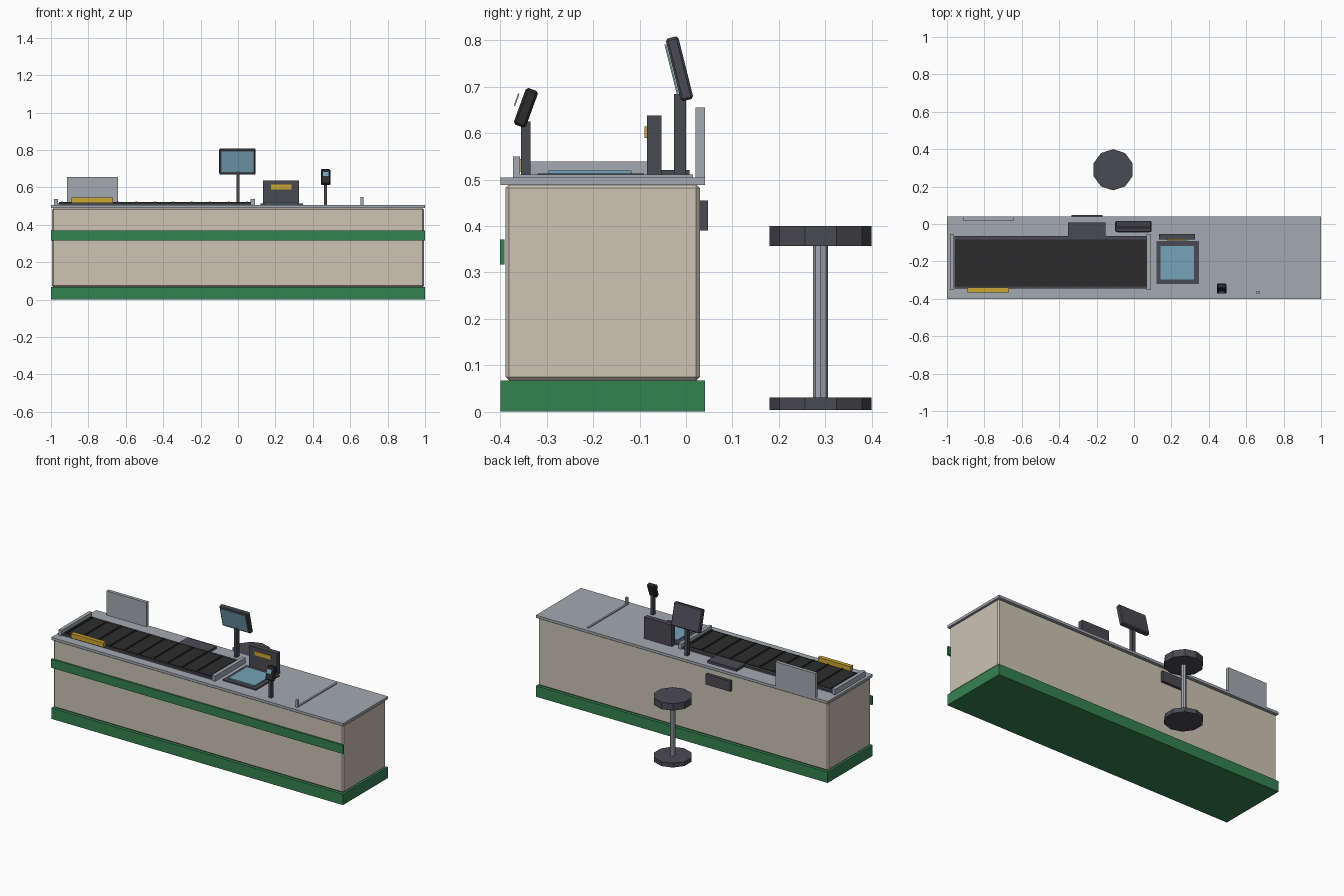
import bpy
import math
from mathutils import Matrix, Vector

if "Cube" in bpy.data.objects:
    bpy.data.objects.remove(bpy.data.objects["Cube"])


def material(name, rgb):
    """Flat material from 8-bit display values, converted to linear."""
    lin = [((c / 255 + 0.055) / 1.055) ** 2.4 for c in rgb]
    m = bpy.data.materials.new(name)
    m.use_nodes = True
    m.diffuse_color = (*lin, 1)
    bsdf = m.node_tree.nodes["Principled BSDF"]
    bsdf.inputs["Base Color"].default_value = (*lin, 1)
    return m


beige = material("beige_panel", (204, 195, 180))
green = material("green_trim", (52, 130, 80))
steel = material("steel_grey", (164, 170, 178))
dark = material("dark_grey", (74, 74, 82))
black = material("belt_black", (44, 44, 45))
yellow = material("yellow", (204, 166, 50))
blue = material("screen_blue", (118, 164, 184))


def box(name, mat, x, y, z, bevel=0.0):
    """Box from (low, high) ranges on each axis."""
    lo, hi = Vector((x[0], y[0], z[0])), Vector((x[1], y[1], z[1]))
    bpy.ops.mesh.primitive_cube_add(size=1)
    ob = bpy.context.object
    ob.name = name
    ob.data.transform(Matrix.Diagonal((*(hi - lo), 1)))
    ob.location = (lo + hi) / 2
    ob.data.materials.append(mat)
    if bevel:
        mod = ob.modifiers.new("chamfer", 'BEVEL')
        mod.width = bevel
        mod.segments = 1
    return ob


def disc(name, mat, sides, radius, x, y, z):
    bpy.ops.mesh.primitive_cylinder_add(
        vertices=sides, radius=radius, depth=z[1] - z[0],
        location=(x, y, (z[0] + z[1]) / 2))
    ob = bpy.context.object
    ob.name = name
    ob.data.materials.append(mat)
    return ob


def tilted(name, mat, centre, size, angle, bevel=0.0):
    """Box of a given size leaned about the x axis."""
    ob = box(name, mat, *[(-s / 2, s / 2) for s in size], bevel)
    ob.location = centre
    ob.rotation_euler.x = math.radians(angle)
    return ob


TOP = 0.505

# Counter
box("plinth", green, (-1, 1), (-0.4, 0.041), (0, 0.067))
box("counter_body", beige, (-0.994, 0.994), (-0.389, 0.03), (0.067, 0.49), 0.008)
box("counter_top", steel, (-1, 1), (-0.4, 0.041), (0.489, TOP))
box("front_bumper", green, (-1, 1), (-0.401, -0.391), (0.317, 0.371))
box("cash_drawer", dark, (-0.335, -0.168), (0.028, 0.047), (0.39, 0.455))

# Conveyor
box("belt_frame", dark, (-0.96, 0.07), (-0.345, -0.065), (TOP, 0.517))
box("belt", black, (-0.957, 0.066), (-0.333, -0.083), (0.51, 0.521))
for i in range(11):
    cx = -0.94 + i * 0.099
    box(f"belt_ridge_{i + 1}", black, (cx - 0.004, cx + 0.004),
        (-0.333, -0.083), (0.519, 0.526))
for name, cx in (("belt_end_right", -0.973), ("belt_end_left", 0.079)):
    box(name, steel, (cx - 0.011, cx + 0.011), (-0.354, -0.054), (TOP, 0.539))
box("goods_divider", yellow, (-0.889, -0.667), (-0.365, -0.34), (0.517, 0.545))

# Guard panel, lane post and rail
box("guard_panel", steel, (-0.915, -0.642), (0.02, 0.041), (TOP, 0.655))
box("lane_post", steel, (0.656, 0.67), (-0.373, -0.358), (TOP, 0.55))
box("lane_rail", steel, (0.657, 0.669), (-0.36, 0.015), (TOP, 0.511))

# Scanner
box("scanner_plate", dark, (0.119, 0.347), (-0.32, -0.09), (TOP, 0.513))
box("scanner_glass", blue, (0.142, 0.322), (-0.296, -0.117), (0.512, 0.52))
box("scanner_tower", dark, (0.135, 0.326), (-0.084, -0.053), (TOP, 0.638))
box("scanner_label", yellow, (0.176, 0.287), (-0.089, -0.083), (0.59, 0.615))

# Cashier monitor and keyboard
box("keyboard", dark, (-0.353, -0.153), (-0.078, 0.008), (TOP, 0.521))
box("monitor_pole", dark, (-0.009, 0.009), (-0.026, 0), (TOP, 0.685))
tilted("monitor", dark, (-0.003, -0.014, 0.739), (0.195, 0.028, 0.139), 14, 0.005)
tilted("monitor_screen", blue, (-0.003, -0.031, 0.737), (0.17, 0.004, 0.112), 14)

# Card reader
box("reader_pole", dark, (0.46, 0.477), (-0.356, -0.335), (TOP, 0.625))
tilted("card_reader", black, (0.469, -0.345, 0.655), (0.052, 0.028, 0.084), -20, 0.005)
tilted("reader_screen", blue, (0.469, -0.365, 0.672), (0.034, 0.003, 0.028), -20)

# Stool
SX, SY = -0.112, 0.29
disc("stool_base", dark, 10, 0.11, SX, SY, (0.004, 0.031))
disc("stool_pole", steel, 8, 0.016, SX, SY, (0.03, 0.358))
disc("stool_seat", dark, 10, 0.11, SX, SY, (0.357, 0.4))
